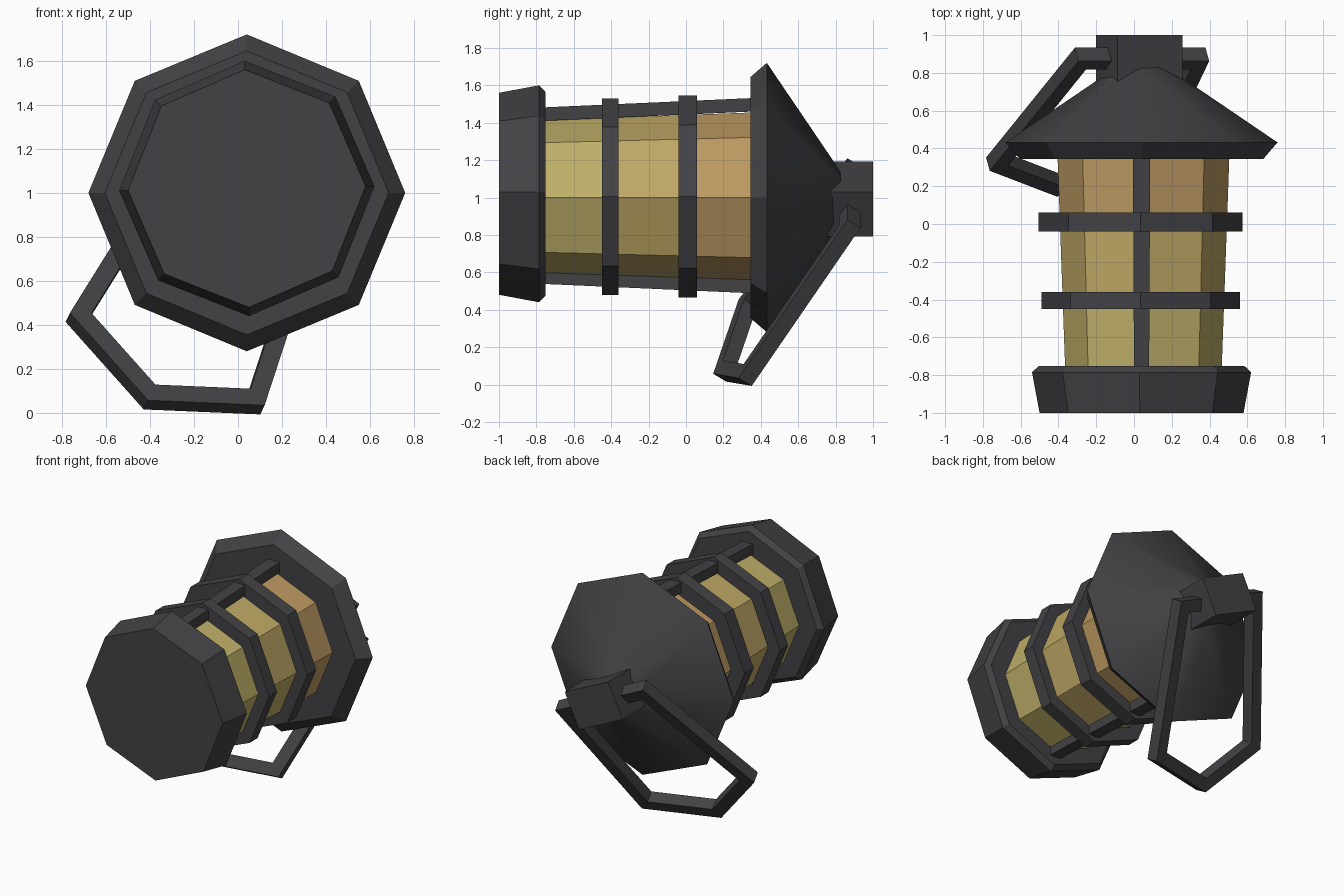
import bpy, bmesh, math
from mathutils import Vector

if "Cube" in bpy.data.objects:
    bpy.data.objects.remove(bpy.data.objects["Cube"])


def material(name, rgb):
    m = bpy.data.materials.new(name)
    m.diffuse_color = (*rgb, 1)
    m.use_nodes = True
    m.node_tree.nodes["Principled BSDF"].inputs["Base Color"].default_value = m.diffuse_color
    return m


iron = material("dark_iron", (0.055, 0.055, 0.06))
glass = [material("glass_low", (0.52, 0.43, 0.14)),
         material("glass_mid", (0.52, 0.39, 0.13)),
         material("glass_high", (0.50, 0.32, 0.12))]


def finish(name, bm, mat):
    bmesh.ops.recalc_face_normals(bm, faces=bm.faces)
    me = bpy.data.meshes.new(name)
    bm.to_mesh(me)
    bm.free()
    me.materials.append(mat)
    ob = bpy.data.objects.new(name, me)
    bpy.context.collection.objects.link(ob)
    return ob


def bridge(bm, a, b):
    n = len(a)
    for i in range(n):
        bm.faces.new((a[i], a[(i + 1) % n], b[(i + 1) % n], b[i]))


def octagon(name, profile, mat, cx=0.04, cz=1.0, loop=False, turn=0):
    """Eight-sided lathe about y; profile is (radius, y). loop closes it into a hoop."""
    bm = bmesh.new()
    rings = []
    for r, y in profile:
        angles = [math.radians(45 * i + turn) for i in range(8)]
        rings.append([bm.verts.new((cx + r * math.cos(a), y, cz + r * math.sin(a)))
                      for a in angles])
    for a, b in zip(rings, rings[1:]):
        bridge(bm, a, b)
    if loop:
        bridge(bm, rings[-1], rings[0])
    else:
        bm.faces.new(rings[0])
        bm.faces.new(rings[-1])
    return finish(name, bm, mat)


# Base and roof
octagon("base", [(0.54, -1.0), (0.58, -0.785), (0.545, -0.752)], iron, cz=1.02, turn=1)
roof = octagon("roof", [(0.645, 0.345), (0.72, 0.432), (0.17, 0.805), (0.09, 0.848)], iron)
bpy.context.view_layer.objects.active = roof
roof.select_set(True)
bpy.ops.object.shade_smooth_by_angle(angle=math.radians(29))

# Glass body, three panes long, warmer towards the roof
stops = [-0.755, -0.4, 0.01, 0.35]
for i, (y0, y1) in enumerate(zip(stops, stops[1:])):
    radius = lambda y: 0.415 + 0.036 * (y + 0.75)
    octagon(f"glass_{i + 1}", [(radius(y0), y0), (radius(y1), y1)], glass[i], cx=0.05)

# Hoops around the glass
for name, y0, y1, r in (("lower_hoop", -0.45, -0.36, 0.525), ("upper_hoop", -0.04, 0.06, 0.54)):
    octagon(name, [(r, y0), (r, y1), (0.43, y1), (0.43, y0)], iron, 0.035, 1.005, loop=True)

# Top and bottom bars following the taper of the glass
for name, s in (("top_bar", 1), ("bottom_bar", -1)):
    bm = bmesh.new()
    ends = []
    for y, r in ((-0.76, 0.46), (0.36, 0.51)):
        w = 0.04 + 0.006 * (y > 0)
        ends.append([bm.verts.new((0.04 + dx, y, 1.01 + s * (r + dr)))
                     for dx, dr in ((-w, -0.06), (w, -0.06), (w, 0.012), (-w, 0.012))])
    bridge(bm, *ends)
    for e in ends:
        bm.faces.new(e)
    finish(name, bm, iron)

# Finial block, turned to face along the handle hinge
hinge = Vector((0.905, 0, -0.43)).normalized()
bm = bmesh.new()
bmesh.ops.create_cube(bm, size=1)
bmesh.ops.scale(bm, vec=(0.38, 0.25, 0.264), verts=bm.verts)
block = finish("finial_block", bm, iron)
block.location = (0.0275, 0.875, 0.9925)
block.rotation_euler.y = math.atan2(-hinge.z, hinge.x)

# Handle: mitred square bar in one plane, hanging from the block
centre = Vector((0.0275, 0.875, 0.9925))
drop = Vector((-0.35, -0.545, -0.75))
length = drop.length
drop.normalize()
normal = hinge.cross(drop).normalized()
flat = [(-0.12, 0), (-0.345, 0), (-0.445, length), (0, length + 0.225),
        (0.445, length), (0.345, 0), (0.12, 0)]
path = [centre + hinge * u + drop * v for u, v in flat]
bm = bmesh.new()
sections = []
h = 0.042
for i, p in enumerate(path):
    d0 = (p - path[max(i - 1, 0)]).normalized()
    d1 = (path[min(i + 1, len(path) - 1)] - p).normalized()
    side = normal.cross(d0 + d1).normalized()
    ref = d0 if d0.length else d1
    side /= max(side.dot(normal.cross(ref).normalized()), 0.4)
    sections.append([bm.verts.new(p + side * a * h + normal * b * h)
                     for a, b in ((-1, -1), (1, -1), (1, 1), (-1, 1))])
for a, b in zip(sections, sections[1:]):
    bridge(bm, a, b)
bm.faces.new(sections[0])
bm.faces.new(sections[-1])
finish("handle", bm, iron)
